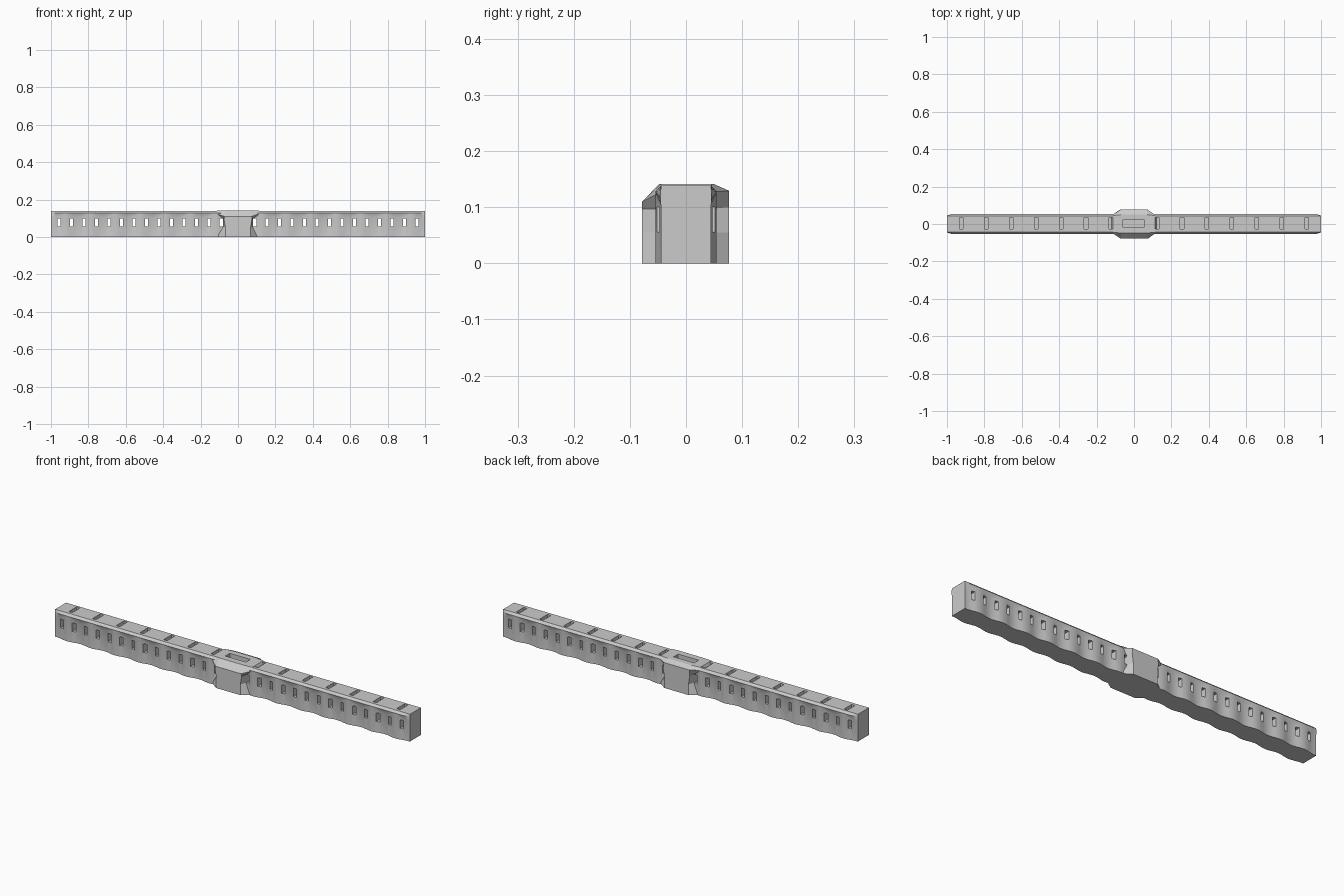
import bpy, bmesh, math

if "Cube" in bpy.data.objects:
    bpy.data.objects.remove(bpy.data.objects["Cube"])

PERIOD = 0.1336
SLOTS = [s * (0.924 - PERIOD * k) for s in (-1, 1) for k in range(7)]
WINDOWS = [s * (0.957 - PERIOD / 2 * k) for s in (-1, 1) for k in range(14)]


def make_object(name, bm):
    bmesh.ops.recalc_face_normals(bm, faces=bm.faces)
    mesh = bpy.data.meshes.new(name)
    bm.to_mesh(mesh)
    bm.free()
    ob = bpy.data.objects.new(name, mesh)
    bpy.context.collection.objects.link(ob)
    return ob


def loft(name, rings):
    bm = bmesh.new()
    rows = [[bm.verts.new(p) for p in ring] for ring in rings]
    n = len(rows[0])
    for a, b in zip(rows, rows[1:]):
        for i in range(n):
            bm.faces.new((a[i], a[(i + 1) % n], b[(i + 1) % n], b[i]))
    bm.faces.new(rows[0])
    bm.faces.new(rows[-1])
    return make_object(name, bm)


def boxes(name, items):
    bm = bmesh.new()
    for centre, size in items:
        cube = bmesh.ops.create_cube(bm, size=1)["verts"]
        bmesh.ops.scale(bm, vec=size, verts=cube)
        bmesh.ops.translate(bm, vec=centre, verts=cube)
    ob = make_object(name, bm)
    ob.hide_render = True
    return ob


def cut(ob, cutter):
    mod = ob.modifiers.new("cut", "BOOLEAN")
    mod.operation = "DIFFERENCE"
    mod.solver = "EXACT"
    mod.object = cutter
    bpy.context.view_layer.objects.active = ob
    bpy.ops.object.modifier_apply(modifier=mod.name)


# Long bar: rippled walls blending up into a straight chamfered lip
def bar_ring(x):
    t = 0.5 + 0.5 * math.cos(2 * math.pi * (abs(x) - 0.924) / PERIOD)
    wall = 0.0445 + 0.010 * t
    lip = 0.0455 + 0.009 * min(1, (1 - abs(x)) / 0.03)
    half = [(wall, 0), (wall, 0.103 + 0.021 * t),
            (max(lip, wall), 0.128), (0.044, 0.139)]
    return ([(x, y, z) for y, z in half] +
            [(x, -y, z) for y, z in reversed(half)])


COUNT = 180
bar = loft("rippled_bar", [bar_ring(-1 + 2 * i / COUNT) for i in range(COUNT + 1)])


# Central hub: tapered block flaring into a wide top flange
def hub_ring(outer_x, inner_x, yf, yb, zf, zm, zb):
    return [(-outer_x, -yf, zf), (outer_x, -yf, zf),
            (inner_x, -0.045, zm), (inner_x, 0.045, zm),
            (outer_x, yb, zb), (-outer_x, yb, zb),
            (-inner_x, 0.045, zm), (-inner_x, -0.045, zm)]


hub = loft("centre_hub", [
    hub_ring(0.068, 0.115, 0.078, 0.077, 0, 0, 0),
    hub_ring(0.068, 0.080, 0.078, 0.077, 0.055, 0.055, 0.055),
    hub_ring(0.075, 0.080, 0.078, 0.077, 0.097, 0.097, 0.100),
    hub_ring(0.072, 0.120, 0.078, 0.077, 0.110, 0.127, 0.129),
    hub_ring(0.068, 0.112, 0.048, 0.050, 0.141, 0.141, 0.141),
])

# Side windows, top slots and central slot
side_cutter = boxes("window_cutter",
                    [((x, 0, 0.078), (0.018, 0.3, 0.044)) for x in WINDOWS])
slot_cutter = boxes("slot_cutter",
                    [((x, 0.003, 0.145), (0.02, 0.062, 0.05)) for x in SLOTS])
centre_cutter = boxes("centre_slot_cutter", [((-0.003, 0.003, 0.145), (0.116, 0.036, 0.05))])
for cutter in (side_cutter, slot_cutter, centre_cutter):
    cut(bar, cutter)
cut(hub, centre_cutter)
for cutter in (side_cutter, slot_cutter, centre_cutter):
    bpy.data.objects.remove(cutter)

# Smooth the ripples, keep the edges crisp
bpy.ops.object.select_all(action="DESELECT")
bar.select_set(True)
bpy.context.view_layer.objects.active = bar
bpy.ops.object.shade_smooth_by_angle(angle=math.radians(25))
